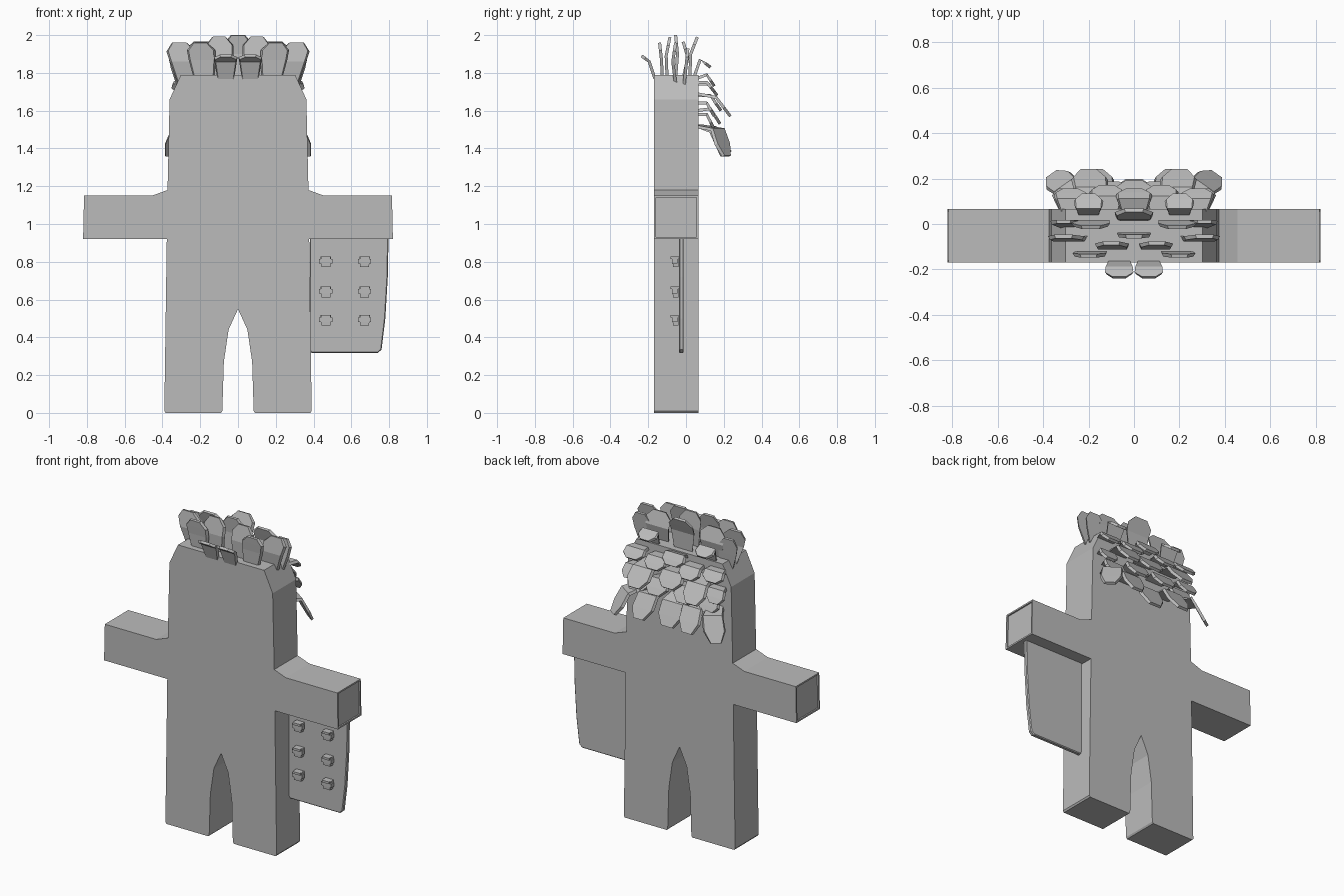
import bpy, bmesh, math
from mathutils import Vector

grey = bpy.data.materials.new("plain grey")
grey.diffuse_color = (0.5, 0.5, 0.5, 1)


def finish(bm, name):
    bmesh.ops.recalc_face_normals(bm, faces=bm.faces)
    me = bpy.data.meshes.new(name)
    bm.to_mesh(me)
    bm.free()
    me.materials.append(grey)
    ob = bpy.data.objects.new(name, me)
    bpy.context.collection.objects.link(ob)
    return ob


def slab(bm, outline, y0, y1):
    """Extrude an (x, z) outline from y0 to y1."""
    face = bm.faces.new([bm.verts.new((x, y0, z)) for x, z in outline])
    ext = bmesh.ops.extrude_face_region(bm, geom=[face])["geom"]
    bmesh.ops.translate(bm, vec=(0, y1 - y0, 0),
                        verts=[v for v in ext if isinstance(v, bmesh.types.BMVert)])


# Body: one flat cut-out with legs and outstretched arms
half = [(0.05, 0.44), (0.075, 0.27), (0.083, 0.01), (0.09, 0), (0.383, 0),
        (0.39, 0.01), (0.377, 0.92), (0.82, 0.92), (0.815, 1.15), (0.455, 1.15),
        (0.373, 1.18), (0.362, 1.66), (0.302, 1.79)]
bm = bmesh.new()
slab(bm, [(0, 0.55)] + half + [(-x, z) for x, z in reversed(half)], -0.17, 0.065)
bmesh.ops.recalc_face_normals(bm, faces=bm.faces)
# Cuff openings at the arm ends
ends = [f for f in bm.faces if abs(f.calc_center_median().x) > 0.8]
bmesh.ops.inset_individual(bm, faces=ends, thickness=0.014, depth=0)
bmesh.ops.inset_individual(bm, faces=ends, thickness=0.001, depth=-0.008)
finish(bm, "body")

# Hanging panel under one arm
bm = bmesh.new()
slab(bm, [(0.38, 0.93), (0.797, 0.93), (0.793, 0.72), (0.78, 0.5), (0.76, 0.335),
          (0.74, 0.317), (0.39, 0.317), (0.38, 0.33)], -0.038, -0.012)
bmesh.ops.bevel(bm, geom=[e for e in bm.edges if abs(e.verts[0].co.y - e.verts[1].co.y) < 0.001],
                offset=0.005, segments=1, affect='EDGES')
finish(bm, "hanging_panel")


# Studs: a tapered cup with a raised band and a rim
def box(bm, c, s, taper=1.0):
    for v in bmesh.ops.create_cube(bm, size=1)["verts"]:
        k = taper if v.co.z < 0 else 1
        v.co = Vector((c[0] + v.co.x * s[0] * k, c[1] + v.co.y * s[1] * k, c[2] + v.co.z * s[2]))


for x in (0.465, 0.67):
    for z in (0.8, 0.64, 0.49):
        bm = bmesh.new()
        box(bm, (x, -0.055, z), (0.056, 0.034, 0.056), 0.85)
        box(bm, (x, -0.06, z + 0.004), (0.07, 0.028, 0.024))
        box(bm, (x, -0.065, z + 0.022), (0.05, 0.032, 0.014))
        finish(bm, "stud")


# Hair locks: bent tapering plates swept along a spine
def lock(name, x0, x1, w, y0, z0, y1, z1, y2, z2, yaw=0, thick=0.016):
    pts = [Vector((x0, y0, z0)), Vector(((x0 + x1) / 2, y1, z1)), Vector((x1, y2, z2))]
    pts.insert(2, pts[1].lerp(pts[2], 0.55))
    across = Vector((math.cos(math.radians(yaw)), math.sin(math.radians(yaw)), 0))
    for side in ((1, -1) if abs(x0) + abs(x1) > 0 else (1,)):
        bm = bmesh.new()
        rings = []
        for i, (p, k) in enumerate(zip(pts, (0.72, 0.95, 1.0, 0.5))):
            tan = pts[min(i + 1, 3)] - pts[max(i - 1, 0)]
            n = across.cross(tan).normalized() * thick / 2
            a = across * w * k / 2
            ring = [p - a - n, p + a - n, p + a * 0.88 + n, p - a * 0.88 + n]
            rings.append([bm.verts.new((v.x * side, v.y, v.z)) for v in ring])
        for r, s in zip(rings, rings[1:]):
            for j in range(4):
                bm.faces.new((r[j], r[(j + 1) % 4], s[(j + 1) % 4], s[j]))
        bm.faces.new(rings[0])
        bm.faces.new(rings[-1])
        finish(bm, name)


# Crown locks: root x, tip x, width, then (y, z) of root, bend and tip
crown = [
    (0.065, 0.065, 0.125, -0.165, 1.77, -0.195, 1.86, -0.235, 1.89),
    (0.18, 0.20, 0.15, -0.125, 1.77, -0.13, 1.87, -0.14, 1.96),
    (0.09, 0.10, 0.15, -0.10, 1.77, -0.105, 1.89, -0.085, 1.99),
    (0.26, 0.31, 0.16, -0.055, 1.74, -0.07, 1.86, -0.055, 1.96),
    (0.0, 0.0, 0.15, -0.055, 1.77, -0.045, 1.9, -0.055, 2.0),
    (0.19, 0.19, 0.17, -0.015, 1.77, 0.01, 1.88, -0.015, 1.965),
    (0.0, 0.0, 0.17, 0.02, 1.77, 0.025, 1.9, 0.06, 1.99),
    (0.20, 0.20, 0.13, 0.04, 1.77, 0.075, 1.87, 0.13, 1.83),
    (0.28, 0.31, 0.13, -0.01, 1.74, 0.0, 1.83, 0.01, 1.93),
]
for row in crown:
    lock("crown_lock", *row)

# Back locks: layered rows hanging off the back of the head
back = [
    (0.0, 0.0, 0.16, 0.055, 1.77, 0.11, 1.79, 0.15, 1.73),
    (0.12, 0.12, 0.15, 0.055, 1.74, 0.12, 1.74, 0.165, 1.68),
    (0.27, 0.28, 0.15, 0.055, 1.75, 0.11, 1.75, 0.15, 1.70),
    (0.0, 0.0, 0.17, 0.055, 1.68, 0.13, 1.68, 0.185, 1.6),
    (0.18, 0.2, 0.16, 0.055, 1.69, 0.16, 1.67, 0.235, 1.57),
    (0.28, 0.3, 0.13, 0.055, 1.64, 0.11, 1.64, 0.15, 1.57),
    (0.09, 0.1, 0.16, 0.055, 1.6, 0.13, 1.61, 0.18, 1.53),
    (0.24, 0.25, 0.15, 0.055, 1.58, 0.11, 1.58, 0.15, 1.5),
    (0.0, 0.0, 0.17, 0.055, 1.52, 0.13, 1.49, 0.19, 1.36),
    (0.14, 0.17, 0.15, 0.055, 1.52, 0.16, 1.51, 0.235, 1.38),
]
for row in back:
    lock("back_lock", *row)
# Flared outer locks
lock("outer_lock", 0.25, 0.36, 0.13, 0.055, 1.52, 0.17, 1.5, 0.215, 1.36, yaw=-35)
